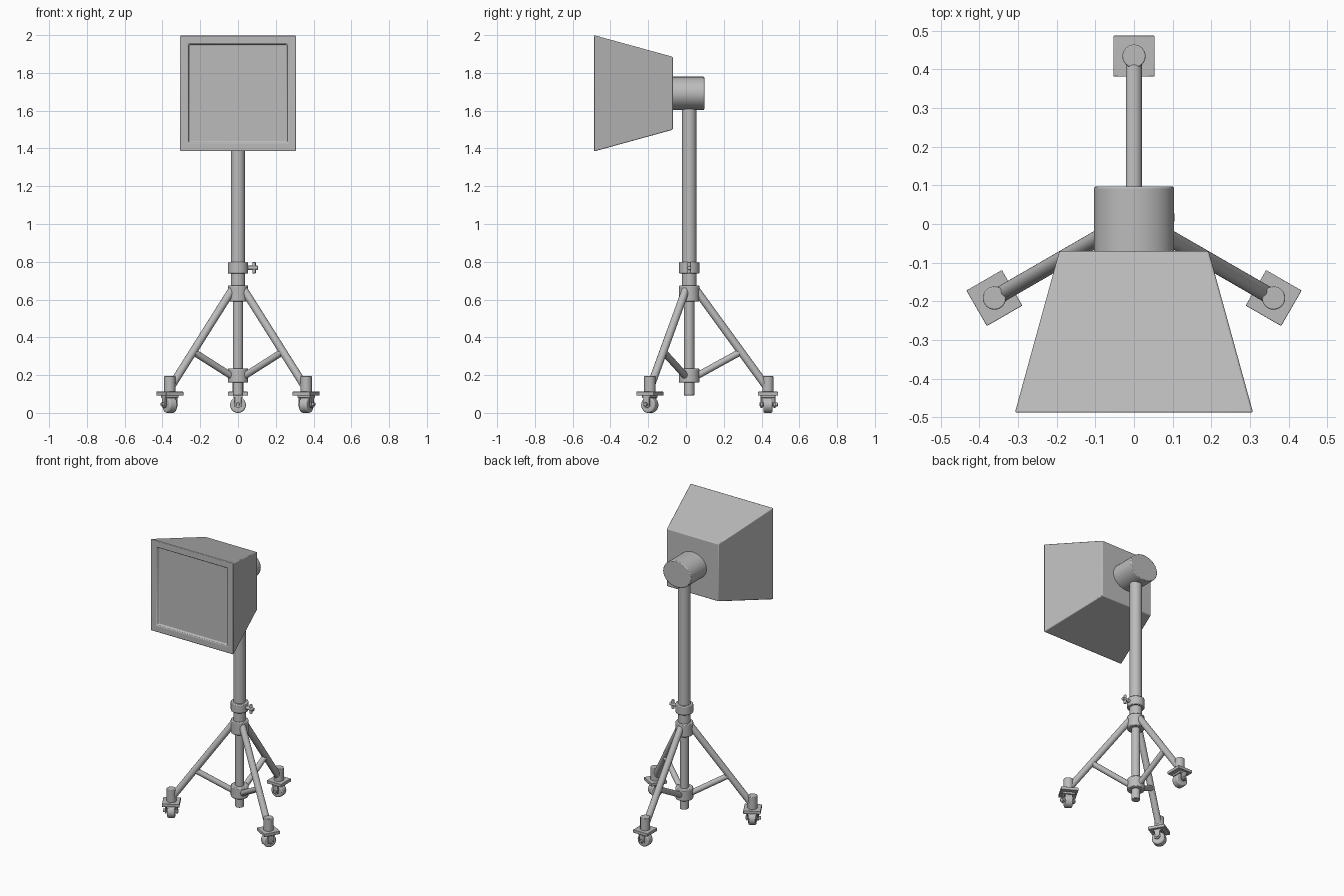
import bpy, bmesh, math
from mathutils import Vector, Matrix

cube = bpy.data.objects.get("Cube")
if cube:
    bpy.data.objects.remove(cube)

grey = bpy.data.materials.new("plain grey")
grey.use_nodes = True
grey.diffuse_color = (0.5, 0.5, 0.5, 1)
grey.node_tree.nodes["Principled BSDF"].inputs["Base Color"].default_value = (0.5, 0.5, 0.5, 1)

POLE_Y = 0.017


def finish(name, bm, bevel=0.0):
    """Turn a bmesh into a grey, smooth-by-angle object."""
    bmesh.ops.recalc_face_normals(bm, faces=bm.faces)
    mesh = bpy.data.meshes.new(name)
    bm.to_mesh(mesh)
    bm.free()
    mesh.materials.append(grey)
    ob = bpy.data.objects.new(name, mesh)
    bpy.context.collection.objects.link(ob)
    if bevel:
        mod = ob.modifiers.new("Bevel", "BEVEL")
        mod.width, mod.segments = bevel, 2
        mod.limit_method, mod.angle_limit = "ANGLE", math.radians(40)
    bpy.ops.object.select_all(action="DESELECT")
    ob.select_set(True)
    bpy.context.view_layer.objects.active = ob
    bpy.ops.object.shade_smooth_by_angle(angle=math.radians(35))
    return ob


def rod(name, a, b, r, bevel=0.0, sides=32, scale=(1, 1, 1), turn=Matrix()):
    """Cylinder running from a to b."""
    a, b = Vector(a), Vector(b)
    d = b - a
    m = Matrix.Translation((a + b) / 2) @ d.to_track_quat("Z", "Y").to_matrix().to_4x4()
    bm = bmesh.new()
    bmesh.ops.create_cone(bm, cap_ends=True, segments=sides, radius1=r, radius2=r,
                          depth=d.length, matrix=turn @ m @ Matrix.Diagonal((*scale, 1)))
    return finish(name, bm, bevel)


def box(name, centre, size, turn=Matrix(), bevel=0.0):
    bm = bmesh.new()
    bmesh.ops.create_cube(bm, size=1, matrix=turn @ Matrix.Translation(centre)
                          @ Matrix.Diagonal((*size, 1)))
    return finish(name, bm, bevel)


def upright(name, z0, z1, r, bevel=0.0):
    return rod(name, (0, POLE_Y, z0), (0, POLE_Y, z1), r, bevel)


# Lamp housing: square funnel with a recessed front panel
bm = bmesh.new()
rings = []
for y, half in ((-0.07, 0.193), (-0.488, 0.308), (-0.488, 0.262), (-0.472, 0.258)):
    rings.append([bm.verts.new((sx * half, y, 1.692 + sz * half))
                  for sx, sz in ((-1, -1), (1, -1), (1, 1), (-1, 1))])
for r0, r1 in zip(rings, rings[1:]):
    for i in range(4):
        j = (i + 1) % 4
        bm.faces.new((r0[i], r0[j], r1[j], r1[i]))
bm.faces.new(rings[0])
bm.faces.new(rings[-1])
finish("lamp_housing", bm, 0.005)

# Oval mount behind the housing
mount = rod("lamp_mount", (0, -0.085, 1.692), (0, 0.097, 1.692), 1, 0.005, 48,
            scale=(0.104, 0.088, 1))

# Telescopic pole and collars
upright("upper_pole", 0.62, 1.68, 0.038)
upright("lower_pole", 0.092, 0.7, 0.027, 0.003)
upright("clamp_collar", 0.738, 0.798, 0.054, 0.005)
upright("upper_leg_collar", 0.59, 0.675, 0.054, 0.005)
upright("lower_leg_collar", 0.16, 0.235, 0.054, 0.005)

# Clamp wing screw
rod("clamp_screw", (0.04, POLE_Y, 0.768), (0.105, POLE_Y, 0.768), 0.011, 0.002, 16)
rod("clamp_wing", (0.085, POLE_Y, 0.738), (0.085, POLE_Y, 0.798), 0.009, 0.003, 16)

# Three legs; each is laid out along +x, then turned about the pole
for side, angle in (("back", 90), ("left", -30), ("right", 210)):
    turn = Matrix.Translation((0, POLE_Y, 0)) @ Matrix.Rotation(math.radians(angle), 4, "Z")
    foot = 0.417

    def leg_rod(part, a, b, r, bevel=0.0, sides=24):
        rod(side + "_" + part, a, b, r, bevel, sides, turn=turn)

    def leg_box(part, centre, size, bevel=0.002):
        box(side + "_" + part, centre, size, turn, bevel)

    leg_rod("leg", (0.03, 0, 0.66), (0.412, 0, 0.135), 0.021)
    leg_rod("strut", (0.03, 0, 0.19), (0.27, 0, 0.322), 0.018)
    leg_rod("foot_socket", (foot, 0, 0.1), (foot, 0, 0.194), 0.03, 0.003)

    # Caster
    leg_box("caster_plate", (foot, 0, 0.102), (0.106, 0.106, 0.02))
    leg_box("fork_top", (foot, 0, 0.087), (0.078, 0.05, 0.014))
    for s in (-1, 1):
        name = "outer" if s > 0 else "inner"
        leg_box(name + "_fork_arm", (foot + s * 0.034, 0, 0.062), (0.009, 0.036, 0.058))
        leg_rod(name + "_fork_eye", (foot + s * 0.03, 0, 0.045),
                (foot + s * 0.0385, 0, 0.045), 0.018)
    leg_rod("caster_axle", (foot - 0.044, 0, 0.045), (foot + 0.052, 0, 0.045), 0.01, 0.002, 16)
    leg_rod("caster_wheel", (foot - 0.024, 0, 0.042), (foot + 0.024, 0, 0.042), 0.042, 0.007, 32)
